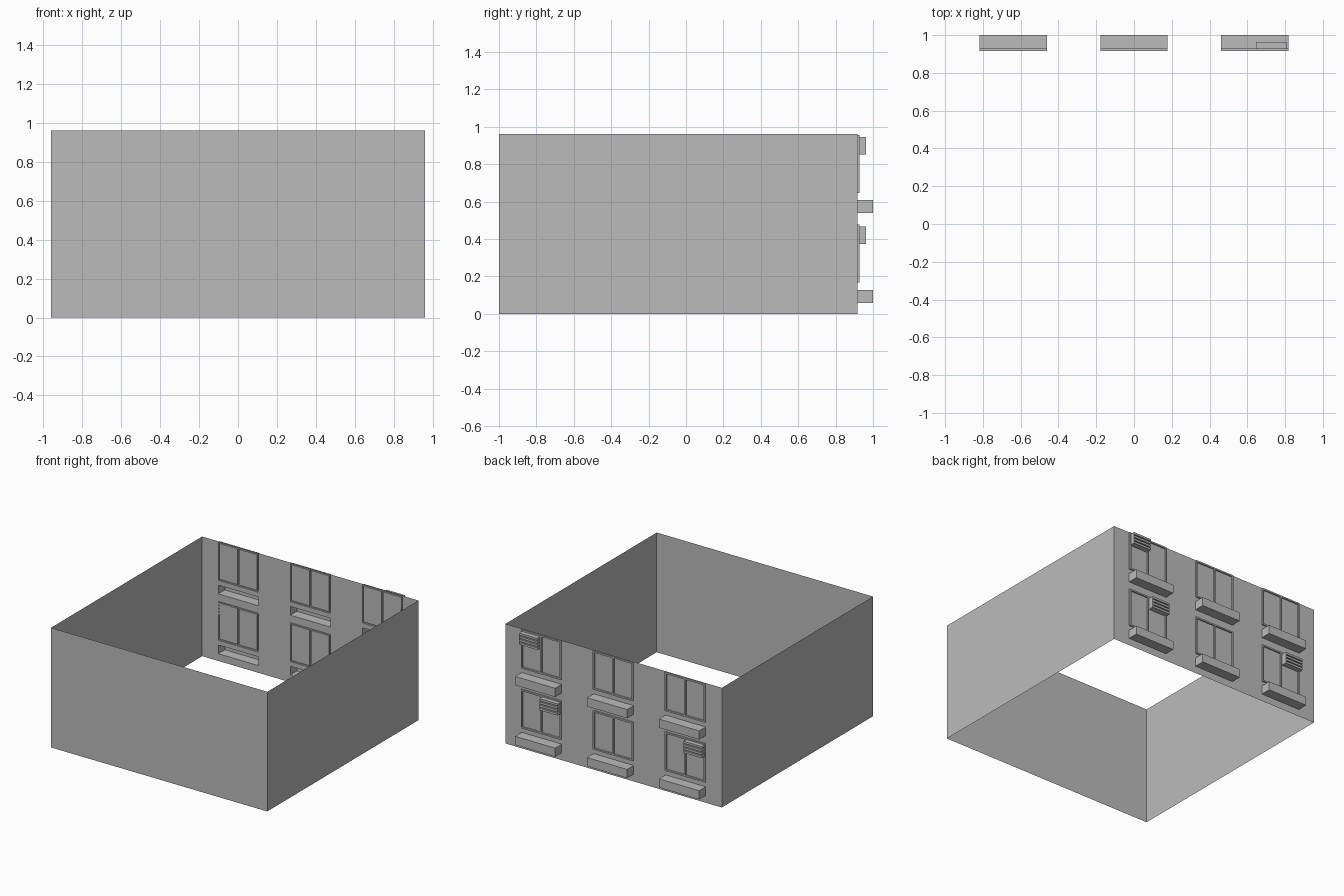
import bpy, bmesh
from mathutils import Matrix

if "Cube" in bpy.data.objects:
    bpy.data.objects.remove(bpy.data.objects["Cube"])

HALF, FRONT, BACK, TOP = 0.96, -1.0, 0.917, 0.96
FLOOR = 0.48                      # storey height
CENTRES = (-0.639, 0.0, 0.639)    # window columns
WIDE, RIM = 0.178, 0.012          # half window width, frame width
SILL, HEAD = 0.166, 0.477         # window bottom and top in a storey
BOX_LOW, BOX_HIGH = 0.058, 0.128  # ledge bottom and top in a storey

grey = bpy.data.materials.new("plain grey")
grey.use_nodes = True
grey.diffuse_color = (0.5, 0.5, 0.5, 1)
grey.node_tree.nodes["Principled BSDF"].inputs["Base Color"].default_value = (0.5, 0.5, 0.5, 1)


def finish(bm, name):
    bmesh.ops.remove_doubles(bm, verts=bm.verts, dist=0.0001)
    bmesh.ops.recalc_face_normals(bm, faces=bm.faces)
    mesh = bpy.data.meshes.new(name)
    bm.to_mesh(mesh)
    bm.free()
    mesh.materials.append(grey)
    obj = bpy.data.objects.new(name, mesh)
    bpy.context.collection.objects.link(obj)
    return obj


def quad(bm, *points):
    bm.faces.new([bm.verts.new(p) for p in points])


def box(bm, x0, x1, y0, y1, z0, z1):
    mid = Matrix.Translation(((x0 + x1) / 2, (y0 + y1) / 2, (z0 + z1) / 2))
    size = Matrix.Diagonal((x1 - x0, y1 - y0, z1 - z0, 1))
    bmesh.ops.create_cube(bm, size=1, matrix=mid @ size)


def depth(x, z):
    """How far the back wall stands out at a point."""
    z %= FLOOR
    off = min((x - c for c in CENTRES), key=abs)
    if abs(off) > WIDE:
        return 0
    if BOX_LOW < z < BOX_HIGH:
        return 1 - BACK
    if SILL < z < HEAD:
        pane = RIM / 2 < abs(off) < WIDE - RIM and SILL + RIM < z < HEAD - RIM
        return 0 if pane else 0.011
    return 0


# Thin outer walls, open above and below
bm = bmesh.new()
quad(bm, (-HALF, FRONT, 0), (HALF, FRONT, 0), (HALF, FRONT, TOP), (-HALF, FRONT, TOP))
for x in (-HALF, HALF):
    quad(bm, (x, FRONT, 0), (x, BACK, 0), (x, BACK, TOP), (x, FRONT, TOP))
finish(bm, "outer_walls")

# Back wall: hollow ledges and window frames pushed out of one sheet
xs = sorted([-HALF, HALF] + [c + s * o for c in CENTRES for s in (-1, 1)
                             for o in (WIDE, WIDE - RIM, RIM / 2)])
levels = (0, BOX_LOW, BOX_HIGH, SILL, SILL + RIM, HEAD - RIM, HEAD)
zs = [f * FLOOR + z for f in (0, 1) for z in levels] + [TOP]
ys = [[BACK + depth((a + b) / 2, (c + d) / 2) for c, d in zip(zs, zs[1:])]
      for a, b in zip(xs, xs[1:])]
bm = bmesh.new()
for i, column in enumerate(ys):
    x0, x1 = xs[i], xs[i + 1]
    for j, y in enumerate(column):
        z0, z1 = zs[j], zs[j + 1]
        quad(bm, (x1, y, z0), (x0, y, z0), (x0, y, z1), (x1, y, z1))
        if i + 1 < len(ys) and ys[i + 1][j] != y:
            n = ys[i + 1][j]
            quad(bm, (x1, y, z0), (x1, y, z1), (x1, n, z1), (x1, n, z0))
        if j + 1 < len(column) and column[j + 1] != y:
            n = column[j + 1]
            quad(bm, (x0, y, z1), (x1, y, z1), (x1, n, z1), (x0, n, z1))
finish(bm, "back_wall_with_windows")


# Louvred air units hung in front of some panes
def air_unit(name, x0, z0):
    width, height, slats = 0.163, 0.093, 4
    y0, y1 = BACK + 0.001, 0.963
    bm = bmesh.new()
    box(bm, x0 + 0.012, x0 + width - 0.006, y0, y1 - 0.014, z0 + 0.002, z0 + height - 0.002)
    box(bm, x0 + width - 0.006, x0 + width, y0, y1, z0, z0 + height)
    thick = height / (slats * 1.5 - 0.5)
    for k in range(slats):
        z = z0 + k * thick * 1.5
        box(bm, x0, x0 + width - 0.006, y0, y1, z, z + thick)
    finish(bm, name)


air_unit("upper_left_air_unit", 0.645, 0.852)
air_unit("lower_left_air_unit", 0.465, 0.374)
air_unit("lower_right_air_unit", -0.815, 0.374)
